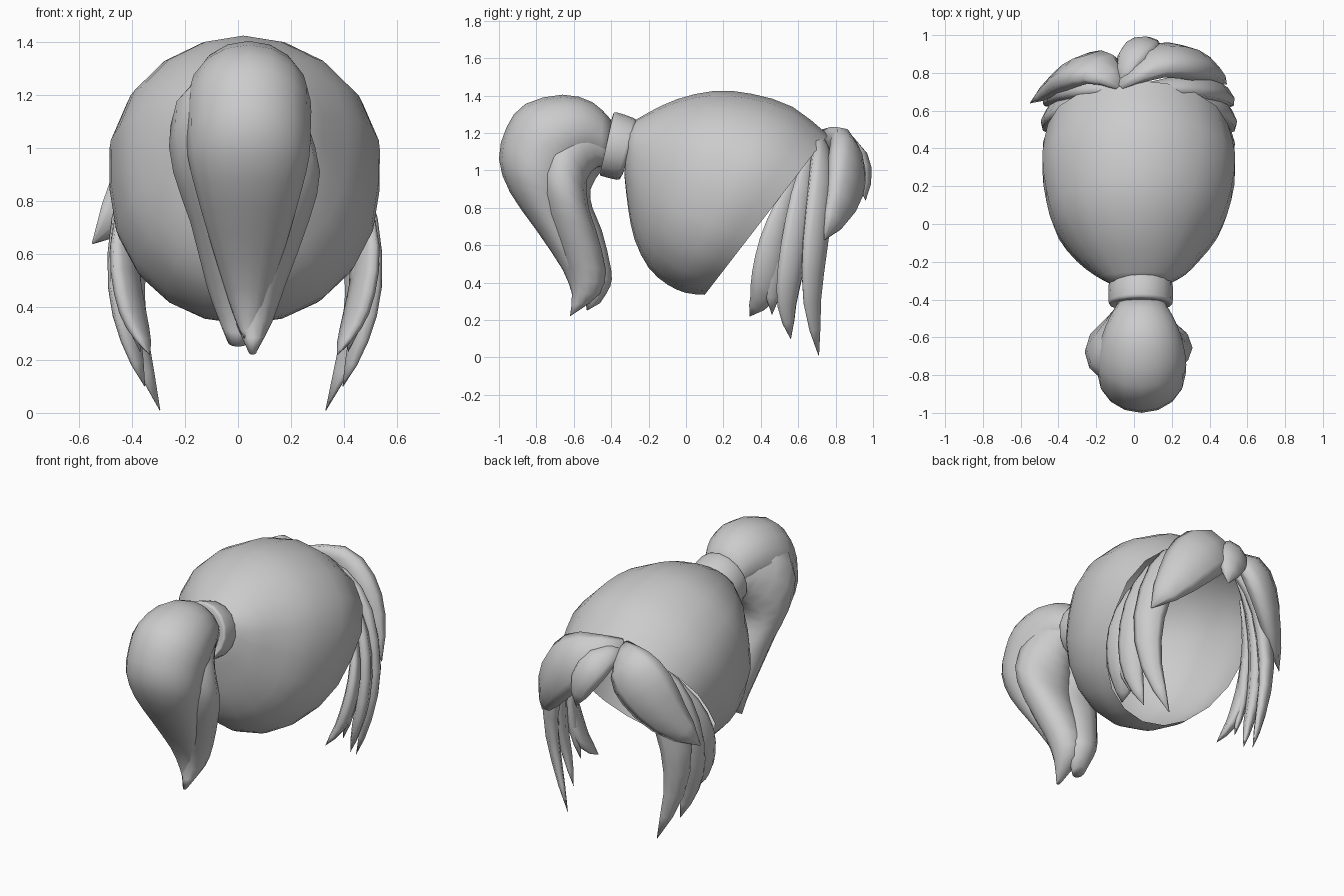
import bpy
import bmesh
from math import sin, cos, pi
from mathutils import Vector

cube = bpy.data.objects.get("Cube")
if cube:
    bpy.data.objects.remove(cube)

grey = bpy.data.materials.new("hair_grey")
grey.use_nodes = True
grey.diffuse_color = (0.6, 0.6, 0.6, 1)
grey.node_tree.nodes["Principled BSDF"].inputs["Base Color"].default_value = (0.6, 0.6, 0.6, 1)


def skin(name, rings, cap_end=True):
    """Join a row of closed rings into one smooth object."""
    bm = bmesh.new()
    loops = [[bm.verts.new(p) for p in ring] for ring in rings]
    n = len(loops[0])
    for a, b in zip(loops, loops[1:]):
        for i in range(n):
            j = (i + 1) % n
            bm.faces.new((a[i], a[j], b[j], b[i]))
    bm.faces.new(loops[0][::-1])
    if cap_end:
        bm.faces.new(loops[-1])
    bmesh.ops.recalc_face_normals(bm, faces=bm.faces)
    mesh = bpy.data.meshes.new(name)
    bm.to_mesh(mesh)
    bm.free()
    mesh.materials.append(grey)
    obj = bpy.data.objects.new(name, mesh)
    bpy.context.collection.objects.link(obj)
    for face in mesh.polygons:
        face.use_smooth = True


def smooth_path(points, steps=2):
    """Catmull-Rom resampling of a few guide points."""
    pts = [Vector(p) for p in points]
    ext = [2 * pts[0] - pts[1]] + pts + [2 * pts[-1] - pts[-2]]
    out = []
    for a, b, c, d in zip(ext, ext[1:], ext[2:], ext[3:]):
        for k in range(steps):
            t = k / steps
            out.append(0.5 * (2 * b + (c - a) * t + (2 * a - 5 * b + 4 * c - d) * t**2
                              + (3 * b - a - 3 * c + d) * t**3))
    return out + [pts[-1]]


def profile_loft(name, outer, inner, widths, centres, sides=16, cap_end=True, bulge=0):
    """Ellipses spanning two side profiles (y, z), each with a half width in x."""
    guides = [(*o, *i, w, c) for o, i, w, c in zip(outer, inner, widths, centres)]
    rings = []
    for y0, z0, y1, z1, w, cx in smooth_path(guides):
        mid = Vector((cx, (y0 + y1) / 2, (z0 + z1) / 2))
        half = Vector((0, (y0 - y1) / 2, (z0 - z1) / 2))
        ring = []
        for i in range(sides):
            a = 2 * pi * i / sides
            shoulder = 1 + bulge * max(0, cos(a)) * abs(sin(a)) * 2
            ring.append(mid + half * cos(a) + Vector((w * sin(a) * shoulder, 0, 0)))
        rings.append(ring)
    skin(name, rings, cap_end)


def lock(name, points, width, thick, peak=0.4, sides=8):
    """Flattened, pointed lock lying against the head."""
    path = smooth_path(points)
    head = Vector((0, 0.25, 0.8))
    rings = []
    last = len(path) - 1
    for i, p in enumerate(path):
        t = i / last
        tangent = (path[min(i + 1, last)] - path[max(i - 1, 0)]).normalized()
        out = p - head
        out.z *= 0.5
        out = (out - tangent * out.dot(tangent)).normalized()
        side = tangent.cross(out)
        u = 0.5 * t / peak if t < peak else 0.5 + 0.5 * (t - peak) / (1 - peak)
        size = max(sin(pi * u) ** 0.7 if 0 < u < 1 else 0, 0.25 if i == 0 else 0.02)
        angles = [2 * pi * k / sides for k in range(sides)]
        rings.append([p + side * width * size * cos(a) + out * thick * size * sin(a)
                      for a in angles])
    skin(name, rings)


# Scalp shell, open towards the face
profile_loft(
    "scalp_shell",
    [(-.30, 1.25), (-.2, 1.31), (-.05, 1.38), (.15, 1.425), (.35, 1.41), (.57, 1.34), (.76, 1.19)],
    [(-.33, .98), (-.31, .80), (-.275, .63), (-.2, .48), (-.1, .39), (0, .345), (.1, .335)],
    [.16, .25, .34, .44, .49, .51, .475],
    [.03, .03, .02, .02, .025, .025, .02],
    sides=20, cap_end=False, bulge=.09)

# Hair tie
profile_loft(
    "hair_tie",
    [(-.40, 1.26), (-.39, 1.30), (-.37, 1.31), (-.28, 1.28), (-.265, 1.26), (-.28, 1.22)],
    [(-.44, 1.0), (-.46, .98), (-.45, .97), (-.37, .95), (-.35, .96), (-.33, 1.0)],
    [.13, .16, .17, .17, .16, .13],
    [.035] * 6)

# Ponytail: large outer lobe
profile_loft(
    "ponytail_main",
    [(-.40, 1.27), (-.5, 1.365), (-.66, 1.405), (-.86, 1.355), (-.96, 1.23), (-1, 1.06),
     (-.94, .88), (-.8, .68), (-.66, .47), (-.61, .34), (-.6, .28)],
    [(-.42, 1.04), (-.49, 1.05), (-.53, 1.04), (-.56, 1.0), (-.58, .95), (-.6, .88),
     (-.6, .8), (-.58, .65), (-.52, .47), (-.52, .36), (-.57, .29)],
    [.12, .17, .21, .235, .235, .23, .2, .15, .09, .05, .02],
    [.04] * 11)

# Ponytail: two lobes underneath
profile_loft(
    "ponytail_under_left",
    [(-.41, 1.22), (-.54, 1.29), (-.70, 1.23), (-.79, 1.02), (-.76, .78), (-.65, .5), (-.61, .35), (-.62, .22)],
    [(-.41, 1.02), (-.47, 1.02), (-.53, .95), (-.52, .8), (-.48, .68), (-.43, .47), (-.46, .34), (-.59, .24)],
    [.1, .13, .16, .18, .16, .11, .07, .015],
    [.05, .07, .1, .13, .11, .07, .06, .055], sides=12)
profile_loft(
    "ponytail_under_right",
    [(-.41, 1.22), (-.58, 1.32), (-.8, 1.27), (-.85, 1.02), (-.75, .76), (-.61, .5), (-.55, .36), (-.53, .25)],
    [(-.41, 1.0), (-.45, 1.0), (-.51, .9), (-.5, .8), (-.45, .68), (-.4, .47), (-.405, .38), (-.46, .29)],
    [.1, .13, .175, .175, .14, .11, .08, .04],
    [.02, -.02, -.08, -.07, -.04, -.01, 0, 0], sides=12)

# Fringe sweeping out from the parting
lock("fringe_right", [(-.07, .73, 1.18), (-.18, .82, 1.12), (-.29, .81, .99),
                      (-.40, .75, .82), (-.55, .64, .64)], .17, .075, .45)
lock("fringe_left", [(-.08, .73, 1.18), (.1, .85, 1.12), (.25, .86, 1.0),
                     (.37, .83, .83), (.49, .74, .63)], .17, .085, .45)
lock("fringe_middle", [(-.07, .74, 1.17), (-.01, .88, 1.12), (.06, .945, 1.0),
                       (.1, .96, .84)], .1, .055, .5)

# Side locks, repeated on both sides of the face
side_locks = {
    "front": ([(0, .72, 1.18), (.22, .73, 1.1), (.38, .725, .92), (.47, .69, .6),
               (.44, .675, .3), (.335, .71, .01)], .1, .05, .4),
    "middle": ([(.2, .69, 1.13), (.38, .64, .96), (.47, .6, .72), (.49, .56, .47),
                (.46, .54, .28), (.4, .56, .1)], .09, .045, .45),
    "rear": ([(.33, .61, 1.03), (.45, .53, .82), (.49, .47, .62), (.47, .44, .45),
              (.43, .41, .32), (.38, .34, .22)], .095, .04, .6),
    "rear_fork": ([(.44, .53, .8), (.47, .49, .6), (.46, .47, .42), (.42, .46, .23)], .07, .035, .5),
}
for side, scale in (("left", .99), ("right", -.88)):
    for part, (points, width, thick, peak) in side_locks.items():
        lock(f"side_lock_{part}_{side}", [(x * scale, y, z) for x, y, z in points], width, thick, peak)
